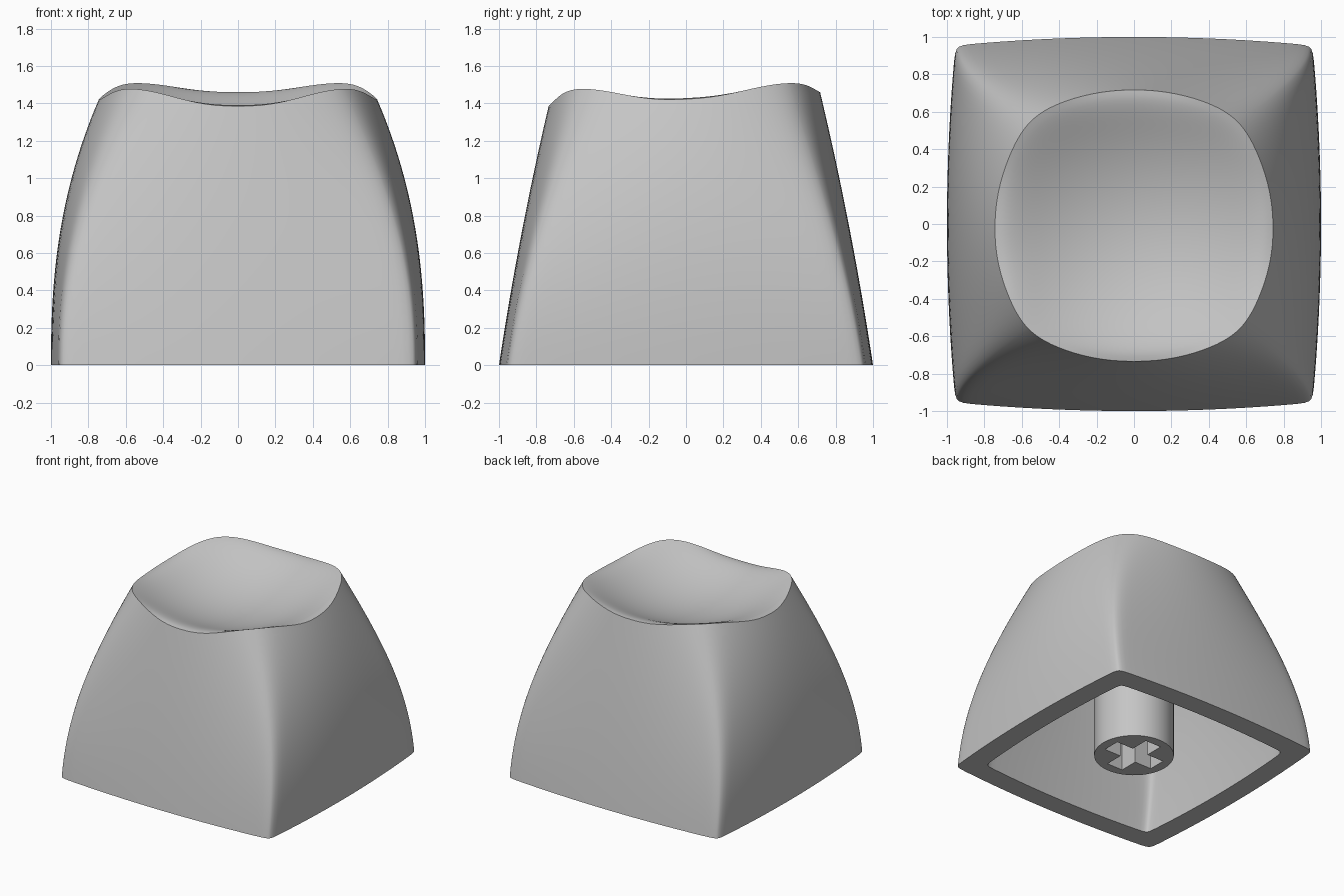
import bpy, bmesh, math
from mathutils import Vector

if "Cube" in bpy.data.objects:
    bpy.data.objects.remove(bpy.data.objects["Cube"], do_unlink=True)

PER_QUARTER = 32
COUNT = PER_QUARTER * 4
ROWS = 28
WALL = 0.17
CEILING = 1.15
DISH_FLOOR = 1.265
DISH_CURVE = 0.4
TILT = 0.052

grey = bpy.data.materials.new("grey plastic")
grey.use_nodes = True
colour = (0.56, 0.56, 0.56, 1)
grey.diffuse_color = colour
grey.node_tree.nodes["Principled BSDF"].inputs["Base Color"].default_value = colour


def finish(bm, name):
    bmesh.ops.recalc_face_normals(bm, faces=bm.faces)
    mesh = bpy.data.meshes.new(name)
    bm.to_mesh(mesh)
    bm.free()
    obj = bpy.data.objects.new(name, mesh)
    bpy.context.collection.objects.link(obj)
    mesh.materials.append(grey)
    bpy.ops.object.select_all(action="DESELECT")
    obj.select_set(True)
    bpy.context.view_layer.objects.active = obj
    bpy.ops.object.shade_smooth_by_angle(angle=math.radians(33))


def bridge(bm, a, b):
    n = len(a)
    for i in range(n):
        j = (i + 1) % n
        bm.faces.new((a[i], a[j], b[j], b[i]))


# Directions around the cap, packed closer together at the corners
def direction(i):
    quarter, step = divmod(i, PER_QUARTER)
    s = 2 * step / PER_QUARTER - 1
    s = math.copysign(abs(s) ** 1.7, s)
    return (quarter + 0.5 + 0.5 * s) * math.pi / 2


# Bowed square section that shrinks and rounds off with height
def section(angle, z, inset=0.0):
    t = z / 1.45
    half_x = 1 - 0.26 * (z / 1.43) ** 2.4 - inset
    half_y = 1 - 0.15 * z - 0.03 * z * z - inset
    bow = 0.05 + 0.215 * t ** 2.2
    power = 50 / (1 + 2.3 * t ** 1.5)
    c, s = abs(math.cos(angle)), abs(math.sin(angle))
    low, high = 0.3, 1.5
    for _ in range(30):
        r = (low + high) / 2
        u, v = r * c, r * s
        if (u + bow * v * v) ** power + (v + bow * u * u) ** power > 1:
            high = r
        else:
            low = r
    return low * math.cos(angle) * half_x, low * math.sin(angle) * half_y


def rim_height(angle):
    x, y = section(angle, 1.45)
    corner = abs(math.sin(2 * angle)) ** 2.6
    return 1.4225 + TILT * y + (0.07 - 0.025 * y) * corner


def dish(x, y):
    return DISH_FLOOR + TILT * y + DISH_CURVE * (x * x + y * y)


angles = [direction(i) for i in range(COUNT)]

# Keycap: outer walls
bm = bmesh.new()
outer = []
for row in range(ROWS + 1):
    ring = []
    for a in angles:
        z = rim_height(a) * row / ROWS
        ring.append(bm.verts.new((*section(a, z), z)))
    outer.append(ring)
for a, b in zip(outer, outer[1:]):
    bridge(bm, a, b)

# Keycap: scooped top with a rolled rim
previous = outer[-1]
for step in range(ROWS - 1, 0, -1):
    p = step / ROWS
    ring = []
    for edge in outer[-1]:
        x, y, z = edge.co
        height = dish(x * p, y * p) + (z - dish(x, y)) * p ** 11
        ring.append(bm.verts.new((x * p, y * p, height)))
    bridge(bm, previous, ring)
    previous = ring
centre = bm.verts.new((0, 0, DISH_FLOOR))
for i in range(COUNT):
    bm.faces.new((previous[i], previous[(i + 1) % COUNT], centre))

# Keycap: bottom lip, inner walls and ceiling
previous = outer[0]
for row in range(13):
    z = CEILING * row / 12
    ring = [bm.verts.new((*section(a, z, WALL), z)) for a in angles]
    bridge(bm, previous, ring)
    previous = ring
bm.faces.new(previous)
finish(bm, "keycap_shell")

# Stem: round post with a cross-shaped socket
RADIUS, FOOT, SOCKET_TOP = 0.30, 0.03, 0.5
ARM, SLOT = 0.225, 0.072
bm = bmesh.new()
circle = [Vector((RADIUS * math.cos(math.tau * i / 48),
                  RADIUS * math.sin(math.tau * i / 48), 0)) for i in range(48)]
cross = []
for q in range(4):
    c, s = round(math.cos(q * math.pi / 2)), round(math.sin(q * math.pi / 2))
    for x, y in ((ARM, -SLOT), (ARM, SLOT), (SLOT, SLOT)):
        cross.append(Vector((x * c - y * s, x * s + y * c, 0)))


def loop(points, z):
    return [bm.verts.new((p.x, p.y, z)) for p in points]


def loop_edges(verts):
    return [bm.edges.get((v, verts[(i + 1) % len(verts)])) for i, v in enumerate(verts)]


post_foot, post_top = loop(circle, FOOT), loop(circle, CEILING + 0.02)
slot_foot, slot_top = loop(cross, FOOT), loop(cross, SOCKET_TOP)
bridge(bm, post_foot, post_top)
bridge(bm, slot_foot, slot_top)
bm.faces.new(post_top)
bm.faces.new(slot_top)
bmesh.ops.triangle_fill(bm, use_beauty=True, use_dissolve=False,
                        edges=loop_edges(post_foot) + loop_edges(slot_foot))
finish(bm, "stem")
